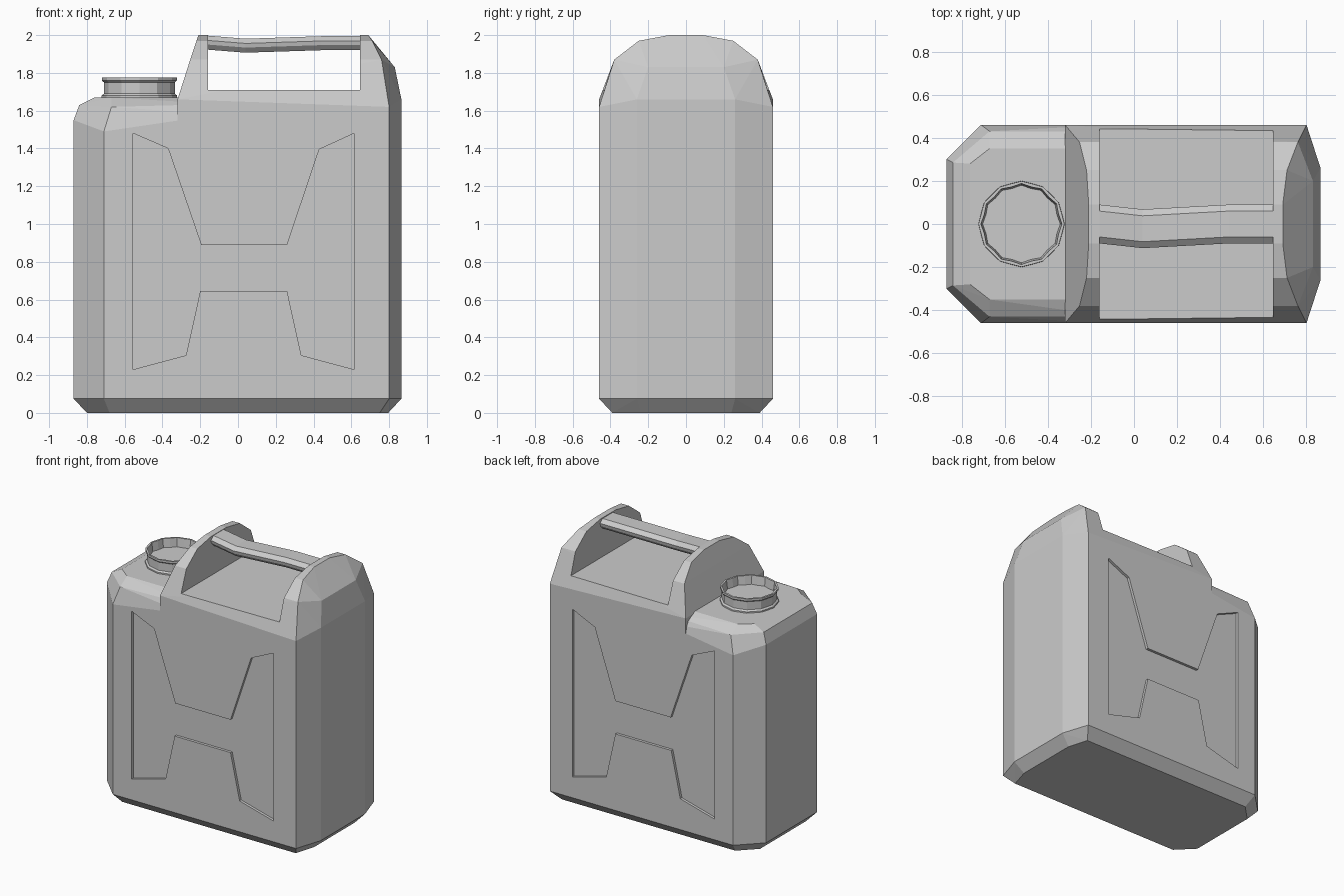
import bpy, bmesh
from math import cos, sin, pi

if "Cube" in bpy.data.objects:
    bpy.data.objects.remove(bpy.data.objects["Cube"])


def finish(bm, name):
    bmesh.ops.recalc_face_normals(bm, faces=bm.faces[:])
    me = bpy.data.meshes.new(name)
    bm.to_mesh(me)
    bm.free()
    ob = bpy.data.objects.new(name, me)
    bpy.context.collection.objects.link(ob)
    return ob


def hull(name, half):
    """Convex hull of points mirrored across the y = 0 plane."""
    bm = bmesh.new()
    for x, y, z in half:
        bm.verts.new((x, y, z))
        bm.verts.new((x, -y, z))
    r = bmesh.ops.convex_hull(bm, input=bm.verts[:])
    loose = {v for v in r["geom_interior"] + r["geom_unused"]
             if isinstance(v, bmesh.types.BMVert)}
    bmesh.ops.delete(bm, geom=list(loose), context='VERTS')
    bmesh.ops.dissolve_limit(bm, angle_limit=0.01, verts=bm.verts[:], edges=bm.edges[:])
    return finish(bm, name)


def loft(name, rings, close=False):
    """Skin a list of equal-length rings; cap the ends or join last to first."""
    bm = bmesh.new()
    vs = [[bm.verts.new(p) for p in ring] for ring in rings]
    n = len(vs[0])
    pairs = list(zip(vs, vs[1:])) + ([(vs[-1], vs[0])] if close else [])
    for a, b in pairs:
        for i in range(n):
            j = (i + 1) % n
            bm.faces.new((a[i], a[j], b[j], b[i]))
    if not close:
        bm.faces.new(vs[0])
        bm.faces.new(vs[-1])
    return finish(bm, name)


def boolean(ob, tool, op):
    tool.hide_render = True
    m = ob.modifiers.new(op, 'BOOLEAN')
    m.operation, m.solver, m.object = op, 'EXACT', tool
    bpy.context.view_layer.objects.active = ob
    bpy.ops.object.modifier_apply(modifier=m.name)
    bpy.data.objects.remove(tool)


# Main body with raised, rounded handle end walls
body = hull("can_body", [
    (-0.32, 0.39, 0), (0.75, 0.39, 0), (0.795, 0.24, 0),
    (-0.32, 0.46, 0.075), (0.80, 0.46, 0.075), (0.865, 0.26, 0.075),
    (-0.32, 0.46, 1.66), (0.80, 0.46, 1.62), (0.865, 0.26, 1.66),
    (-0.253, 0.38, 1.87), (-0.22, 0.25, 1.97), (-0.21, 0.09, 2.0),
    (0.76, 0.38, 1.87), (0.71, 0.25, 1.97), (0.69, 0.09, 2.0), (0.83, 0.2, 1.83)])

# Lower shoulder carrying the neck
shoulder = hull("shoulder", [
    (-0.80, 0.27, 0), (-0.68, 0.39, 0), (-0.1, 0.39, 0),
    (-0.87, 0.30, 0.075), (-0.71, 0.46, 0.075), (-0.1, 0.46, 0.075),
    (-0.87, 0.30, 1.55), (-0.71, 0.46, 1.49), (-0.1, 0.46, 1.58),
    (-0.84, 0.285, 1.63), (-0.67, 0.43, 1.62), (-0.1, 0.43, 1.635),
    (-0.76, 0.28, 1.67), (-0.67, 0.35, 1.67), (-0.1, 0.35, 1.67)])
boolean(body, shoulder, 'UNION')

# Hand opening under the handle
opening = loft("opening_cutter", [
    [(-0.16, y, 1.71), (0.645, y, 1.71), (0.645, y, 2.2), (-0.16, y, 2.2)]
    for y in (-0.7, 0.7)])
boolean(body, opening, 'DIFFERENCE')

# Shallow recessed panels on front and back
PANEL = [(-0.555, 1.48), (-0.37, 1.40), (-0.195, 0.89), (0.26, 0.89),
         (0.43, 1.395), (0.615, 1.48), (0.615, 0.23), (0.335, 0.305),
         (0.26, 0.645), (-0.20, 0.645), (-0.275, 0.305), (-0.555, 0.23)]
for side in (-1, 1):
    cutter = loft("panel_cutter", [[(x, side * d, z) for x, z in PANEL]
                                   for d in (0.44, 0.6)])
    boolean(body, cutter, 'DIFFERENCE')

# Faceted, slightly sagging handle bar
SECTION = [(0.06, 1.997), (0.09, 1.972), (0.085, 1.95), (0.06, 1.923),
           (-0.06, 1.923), (-0.085, 1.95), (-0.09, 1.972), (-0.06, 1.997)]
STATIONS = [(-0.19, 0, 0), (-0.16, 0, 0), (0.04, -0.022, -0.016),
            (0.44, 0, -0.003), (0.67, 0, -0.003)]
loft("handle_bar", [[(x, y + dy, z + dz) for y, z in SECTION]
                    for x, dy, dz in STATIONS])

# Open twelve-sided neck with a lip and scalloped inner wall
def ring(r, z, scallop=0.0):
    return [(-0.522 + (r - scallop * (i % 2)) * cos(i * pi / 12),
             (r - scallop * (i % 2)) * sin(i * pi / 12), z) for i in range(24)]


flat = 0.006
loft("neck", [ring(0.19, 1.71, 0.007), ring(0.19, 1.65, flat), ring(0.2, 1.665, flat),
              ring(0.2, 1.68, flat), ring(0.188, 1.69, flat), ring(0.188, 1.75, flat),
              ring(0.199, 1.76, flat), ring(0.199, 1.775, flat),
              ring(0.188, 1.775, 0.01), ring(0.18, 1.71, 0.01)][1:])
